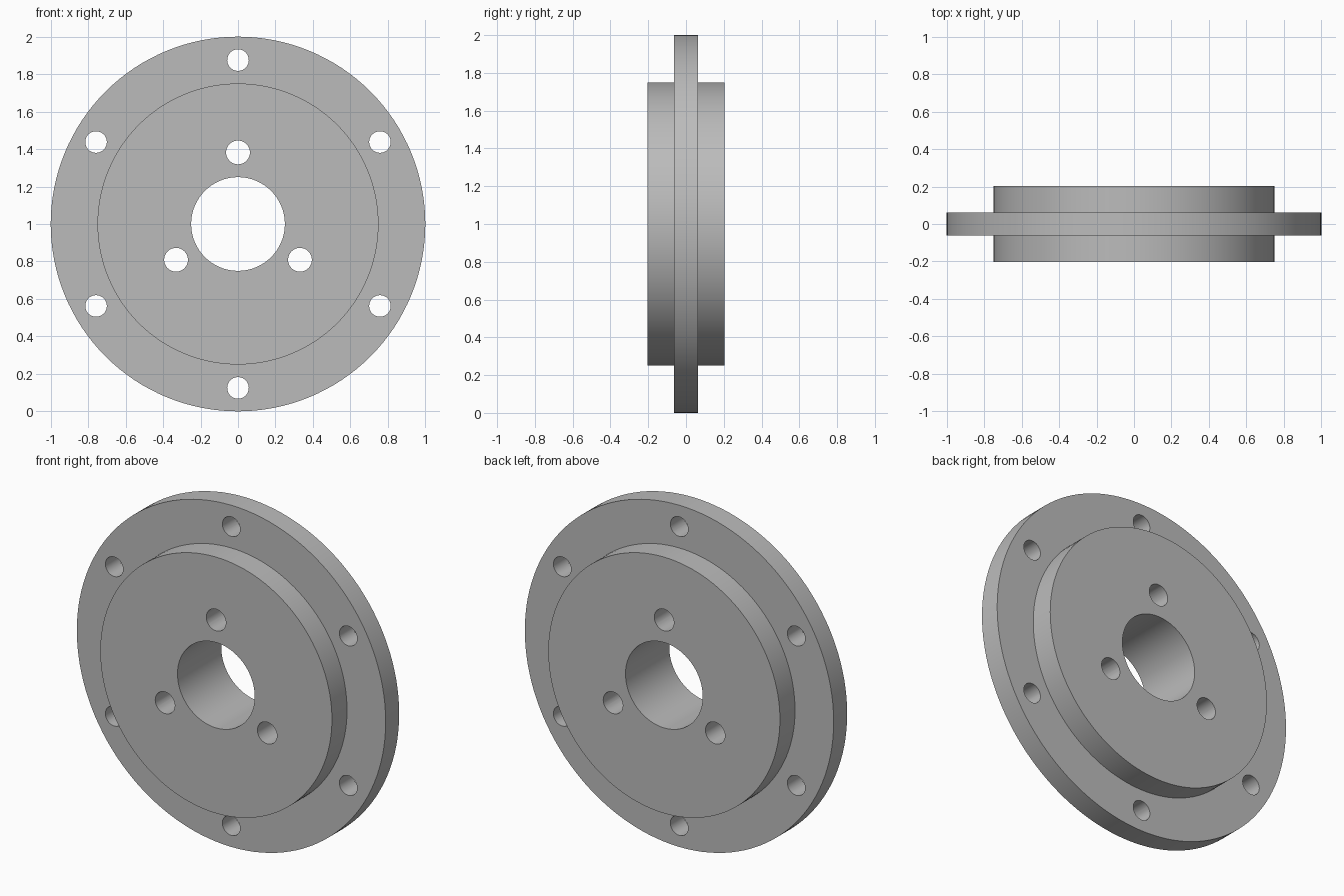
import bpy, bmesh
from math import sin, cos, pi, radians
from mathutils import Matrix, Vector

cube = bpy.data.objects.get("Cube")
if cube:
    bpy.data.objects.remove(cube, do_unlink=True)

# Plain grey metal
GREY = (0.5, 0.5, 0.5, 1.0)
metal = bpy.data.materials.new("grey metal")
metal.use_nodes = True
metal.diffuse_color = GREY
metal.node_tree.nodes["Principled BSDF"].inputs["Base Color"].default_value = GREY

CENTRE = Vector((0, 0, 1))
FLANGE_R, HUB_R, BORE_R = 1.0, 0.75, 0.25
FLANGE_Y, HUB_Y = 0.0625, 0.2025


def new_object(name, bm):
    bmesh.ops.recalc_face_normals(bm, faces=bm.faces)
    mesh = bpy.data.meshes.new(name)
    bm.to_mesh(mesh)
    bm.free()
    obj = bpy.data.objects.new(name, mesh)
    mesh.materials.append(metal)
    bpy.context.collection.objects.link(obj)
    return obj


def lathe(name, profile, sides):
    """Spin a closed (radius, y) profile about the y axis through CENTRE."""
    bm = bmesh.new()
    rings = []
    for i in range(sides):
        a = 2 * pi * i / sides
        rings.append([bm.verts.new(CENTRE + Vector((r * cos(a), y, r * sin(a))))
                      for r, y in profile])
    n = len(profile)
    for i, ring in enumerate(rings):
        after = rings[(i + 1) % sides]
        for j in range(n):
            k = (j + 1) % n
            bm.faces.new((ring[j], ring[k], after[k], after[j]))
    return new_object(name, bm)


def add_drills(bm, count, circle_r, hole_r):
    """Ring of drill cylinders, the first at the top."""
    for i in range(count):
        a = pi / 2 + 2 * pi * i / count
        place = CENTRE + Vector((circle_r * cos(a), 0, circle_r * sin(a)))
        bmesh.ops.create_cone(
            bm, cap_ends=True, segments=40, radius1=hole_r, radius2=hole_r, depth=1,
            matrix=Matrix.Translation(place) @ Matrix.Rotation(pi / 2, 4, "X"))


# Flange with a raised hub on both sides and a central bore
half = [(BORE_R, HUB_Y), (HUB_R, HUB_Y), (HUB_R, FLANGE_Y), (FLANGE_R, FLANGE_Y)]
profile = half + [(r, -y) for r, y in reversed(half)]
flange = lathe("flanged_hub", profile, 128)

# Rim bolt holes and hub bolt holes
bm = bmesh.new()
add_drills(bm, 6, 0.875, 0.0575)
add_drills(bm, 3, 0.382, 0.0635)
drills = new_object("bolt_hole_cutter", bm)
drills.hide_render = True

cut = flange.modifiers.new("bolt holes", "BOOLEAN")
cut.operation = "DIFFERENCE"
cut.solver = "EXACT"
cut.object = drills
bpy.ops.object.select_all(action="DESELECT")
bpy.context.view_layer.objects.active = flange
flange.select_set(True)
bpy.ops.object.modifier_apply(modifier=cut.name)
bpy.data.objects.remove(drills, do_unlink=True)

# Smooth round walls, crisp rims
bpy.ops.object.shade_smooth_by_angle(angle=radians(30))
